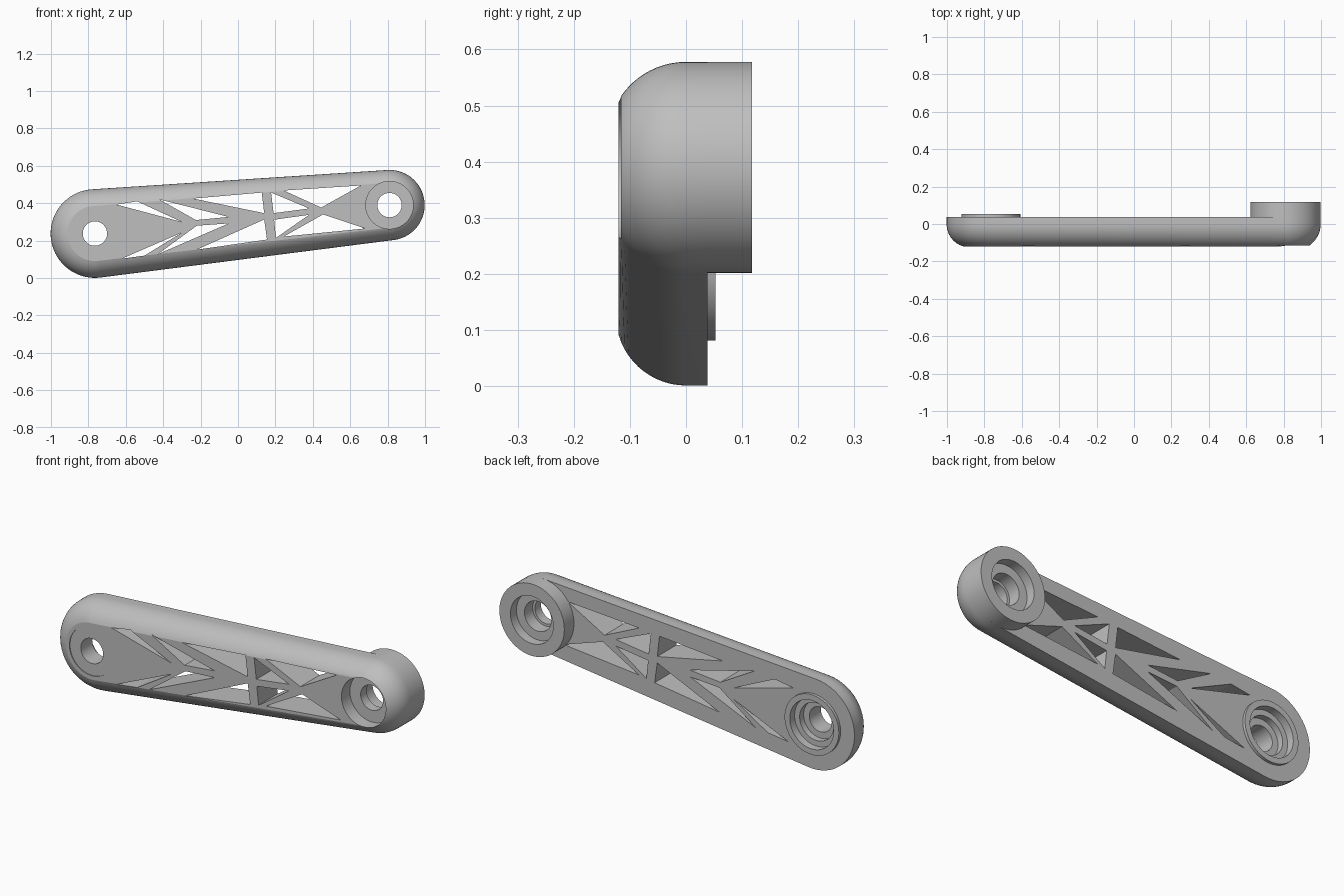
import bpy, bmesh
from math import pi, sin, cos, asin, acos, atan2, sqrt, hypot, radians

cube = bpy.data.objects.get("Cube")
if cube:
    bpy.data.objects.remove(cube, do_unlink=True)

grey = bpy.data.materials.new("plain grey")
grey.use_nodes = True
grey.diffuse_color = (0.52, 0.52, 0.52, 1)
grey.node_tree.nodes["Principled BSDF"].inputs["Base Color"].default_value = grey.diffuse_color

# Big end, small end and the front and back planes of the arm
BIG, BIG_R, BIG_FILLET = (-0.765, 0.238), 0.237, 0.125
SMALL, SMALL_R, SMALL_FILLET = (0.81, 0.39), 0.188, 0.14
FRONT, BACK = -0.12, 0.038
SEG = 72


def make_object(name, bm):
    bmesh.ops.recalc_face_normals(bm, faces=bm.faces[:])
    mesh = bpy.data.meshes.new(name)
    bm.to_mesh(mesh)
    bm.free()
    mesh.materials.append(grey)
    obj = bpy.data.objects.new(name, mesh)
    bpy.context.collection.objects.link(obj)
    return obj


def bridge(bm, a, b):
    for i in range(len(a)):
        j = (i + 1) % len(a)
        bm.faces.new((a[i], a[j], b[j], b[i]))


def outline(bm, y, r_big, r_small):
    """Ring of vertices round the two end circles and their tangents."""
    dx, dz = SMALL[0] - BIG[0], SMALL[1] - BIG[1]
    axis = atan2(dz, dx)
    tangent = acos((r_big - r_small) / hypot(dx, dz))
    half = SEG // 2
    ring = []
    for centre, r, start, sweep in (
            (SMALL, r_small, axis - tangent, 2 * tangent),
            (BIG, r_big, axis + tangent, 2 * (pi - tangent))):
        for i in range(half + 1):
            a = start + sweep * i / half
            ring.append(bm.verts.new((centre[0] + r * cos(a), y, centre[1] + r * sin(a))))
    return ring


def lathe(bm, centre, profile, closed):
    """Turn (radius, y) points about an axis along y."""
    rings = [[bm.verts.new((centre[0] + r * cos(2 * pi * i / SEG), y,
                            centre[1] + r * sin(2 * pi * i / SEG))) for i in range(SEG)]
             for r, y in profile]
    for a, b in zip(rings, rings[1:]):
        bridge(bm, a, b)
    if closed:
        bridge(bm, rings[-1], rings[0])
    else:
        bm.faces.new(rings[0])
        bm.faces.new(rings[-1])


def prism(bm, points):
    front, back = ([bm.verts.new((x, y, z)) for x, z in points] for y in (-0.3, 0.3))
    bridge(bm, front, back)
    bm.faces.new(front)
    bm.faces.new(back)


def smooth(obj):
    bpy.ops.object.select_all(action='DESELECT')
    obj.select_set(True)
    bpy.context.view_layer.objects.active = obj
    bpy.ops.object.shade_smooth_by_angle(angle=radians(14))


# Arm body with a rounded front edge
bm = bmesh.new()
rings = [outline(bm, BACK, BIG_R, SMALL_R)]
STEPS = 12
for k in range(STEPS + 1):
    y = -BIG_FILLET * sin(asin(-FRONT / BIG_FILLET) * k / STEPS)
    inset = [f - sqrt(f * f - y * y) for f in (BIG_FILLET, SMALL_FILLET)]
    rings.append(outline(bm, y, BIG_R - inset[0], SMALL_R - inset[1]))
for a, b in zip(rings, rings[1:]):
    bridge(bm, a, b)
bm.faces.new(rings[0])
bm.faces.new(rings[-1])
arm = make_object("arm", bm)

# Cutter: truss windows and stepped bores
windows = [
    ((-0.65, 0.393), (-0.54, 0.41), (-0.30, 0.30)),
    ((-0.42, 0.42), (-0.05, 0.327), (-0.225, 0.31)),
    ((-0.24, 0.425), (0.127, 0.457), (0.14, 0.347)),
    ((-0.62, 0.104), (-0.50, 0.12), (-0.30, 0.243)),
    ((-0.43, 0.127), (-0.05, 0.292), (-0.22, 0.28)),
    ((-0.22, 0.152), (0.14, 0.313), (0.155, 0.206)),
    ((0.177, 0.457), (0.19, 0.347), (0.38, 0.372)),
    ((0.193, 0.312), (0.38, 0.338), (0.203, 0.215)),
    ((0.245, 0.468), (0.657, 0.495), (0.445, 0.377)),
    ((0.245, 0.222), (0.455, 0.34), (0.68, 0.265)),
]
bm = bmesh.new()
for points in windows:
    prism(bm, points)
lathe(bm, BIG, [(0.127, -0.3), (0.127, -0.115), (0.065, -0.115), (0.065, -0.02),
                (0.098, -0.02), (0.098, 0.013), (0.127, 0.013), (0.127, 0.3)], False)
lathe(bm, SMALL, [(0.127, -0.3), (0.127, -0.05), (0.065, -0.05), (0.065, 0.0),
                  (0.078, 0.0), (0.078, 0.3)], False)
cutter = make_object("opening_cutter", bm)
cutter.hide_render = True

cut = arm.modifiers.new("openings", 'BOOLEAN')
cut.operation = 'DIFFERENCE'
cut.solver = 'EXACT'
cut.object = cutter
bpy.context.view_layer.objects.active = arm
bpy.ops.object.modifier_apply(modifier=cut.name)
bpy.data.objects.remove(cutter, do_unlink=True)
smooth(arm)

# Raised ring behind the big end
bm = bmesh.new()
lathe(bm, BIG, [(0.157, BACK), (0.157, 0.053), (0.127, 0.053), (0.127, BACK)], True)
smooth(make_object("back_ring", bm))

# Deep boss behind the small end
bm = bmesh.new()
lathe(bm, SMALL, [(SMALL_R, BACK), (SMALL_R, 0.118), (0.124, 0.118), (0.124, 0.068),
                  (0.078, 0.068), (0.078, BACK)], True)
smooth(make_object("back_boss", bm))
